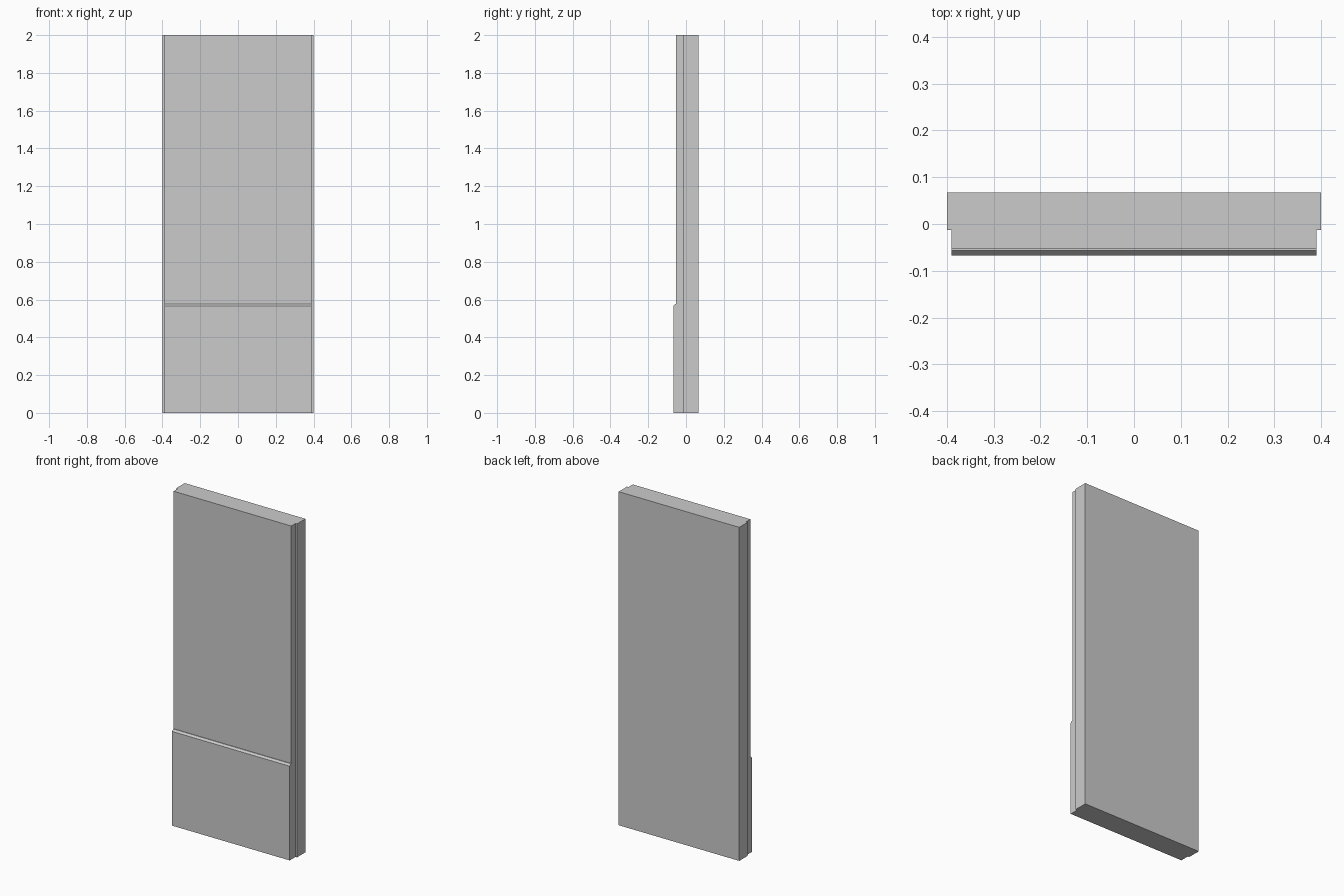
import bpy, bmesh
from mathutils import Vector

if "Cube" in bpy.data.objects:
    bpy.data.objects.remove(bpy.data.objects["Cube"])


def extrude_profile(name, points, half_width):
    """Extrude a (y, z) side profile symmetrically along x."""
    bm = bmesh.new()
    face = bm.faces.new([bm.verts.new((-half_width, y, z)) for y, z in points])
    result = bmesh.ops.extrude_face_region(bm, geom=[face])
    moved = [v for v in result["geom"] if isinstance(v, bmesh.types.BMVert)]
    bmesh.ops.translate(bm, verts=moved, vec=Vector((2 * half_width, 0, 0)))
    bmesh.ops.recalc_face_normals(bm, faces=bm.faces)
    mesh = bpy.data.meshes.new(name)
    bm.to_mesh(mesh)
    bm.free()
    obj = bpy.data.objects.new(name, mesh)
    bpy.context.collection.objects.link(obj)
    return obj


HEIGHT = 2.0
BACK, STEP, FRONT, LOWER_FRONT = 0.067, -0.013, -0.053, -0.067

# Wide rear slab
extrude_profile("back_slab",
                [(BACK, 0), (BACK, HEIGHT), (STEP, HEIGHT), (STEP, 0)], 0.40)

# Narrower front panel, thicker at the bottom with a chamfered ledge
extrude_profile("front_panel",
                [(STEP, 0), (STEP, HEIGHT), (FRONT, HEIGHT), (FRONT, 0.576),
                 (-0.057, 0.576), (LOWER_FRONT, 0.565), (LOWER_FRONT, 0)], 0.39)
